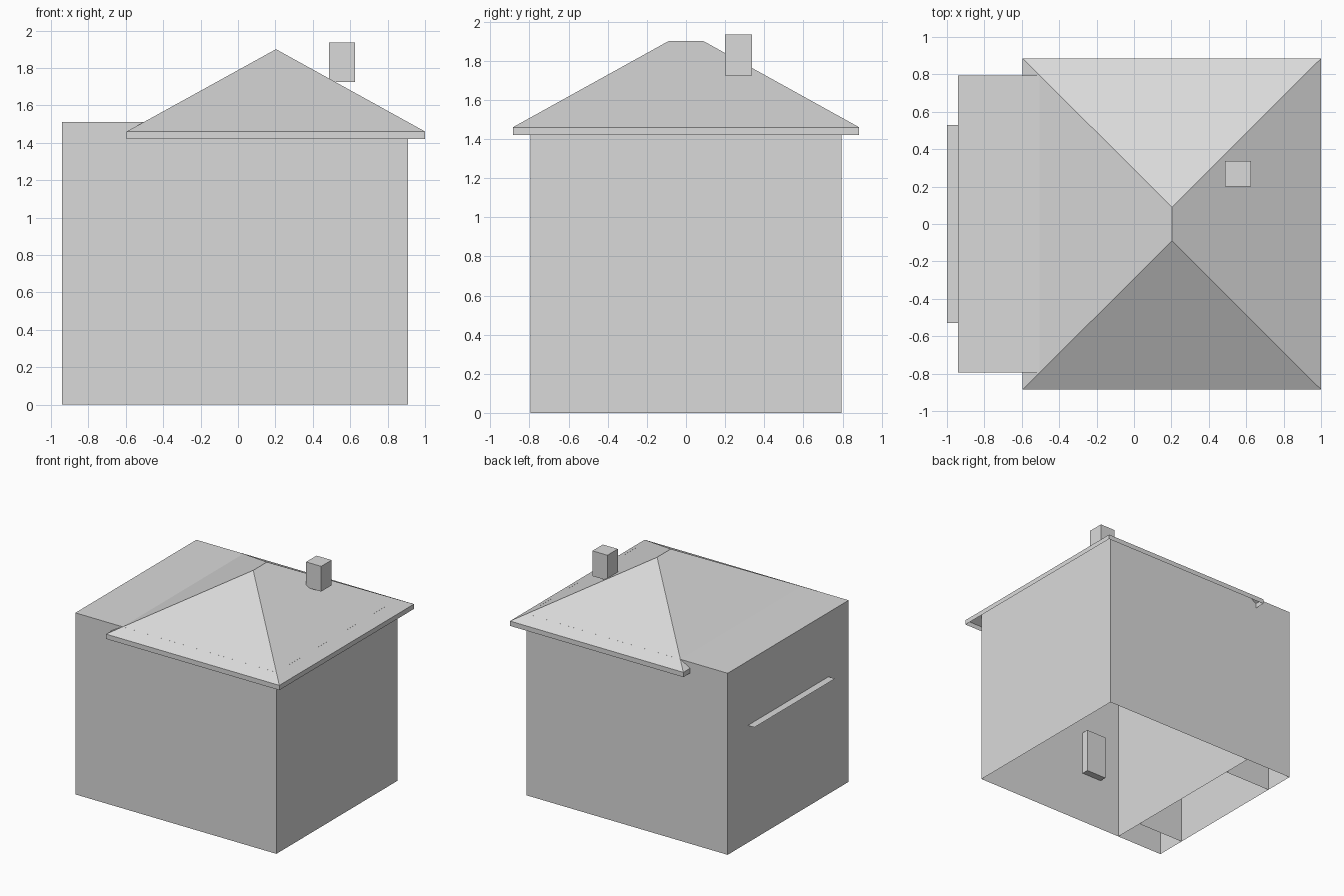
import bpy

if "Cube" in bpy.data.objects:
    bpy.data.objects.remove(bpy.data.objects["Cube"])

grey = bpy.data.materials.new("plain_grey")
grey.diffuse_color = (0.7, 0.7, 0.7, 1)
grey.use_nodes = True
grey.node_tree.nodes["Principled BSDF"].inputs["Base Color"].default_value = grey.diffuse_color


def make(name, verts, faces):
    mesh = bpy.data.meshes.new(name)
    mesh.from_pydata(verts, [], faces)
    mesh.materials.append(grey)
    mesh.update()
    obj = bpy.data.objects.new(name, mesh)
    bpy.context.collection.objects.link(obj)
    return obj


def rect(x0, x1, y0, y1, z):
    return [(x0, y0, z), (x1, y0, z), (x1, y1, z), (x0, y1, z)]


SIDES = [(i, (i + 1) % 4, (i + 1) % 4 + 4, i + 4) for i in range(4)]
BOTTOM, TOP = (3, 2, 1, 0), (4, 5, 6, 7)


def block(name, x, y, z, caps=(BOTTOM, TOP)):
    return make(name, rect(*x, *y, z[0]) + rect(*x, *y, z[1]), SIDES + list(caps))


BACK, SPLIT, FRONT = -0.94, -0.506, 0.91   # wall positions along x
HALF, INNER, WALL_TOP = 0.795, 0.535, 1.51

# Outer walls, open at the bottom and under the roof
block("outer_walls", (BACK, FRONT), (-HALF, HALF), (0, WALL_TOP), ())

# Flat roof over the side rooms
make("flat_roof", rect(BACK, SPLIT, -HALF, HALF, WALL_TOP), [(0, 1, 2, 3)])

# Thin inner walls
make("partition_wall",
     [(SPLIT, -HALF, 0), (SPLIT, HALF, 0), (SPLIT, HALF, 1.505), (SPLIT, -HALF, 1.505)],
     [(0, 1, 2, 3)])
for side, label in ((-1, "front"), (1, "back")):
    y = side * INNER
    make(label + "_room_divider",
         [(BACK, y, 0), (SPLIT, y, 0), (SPLIT, y, 1.505), (BACK, y, 1.505)],
         [(0, 1, 2, 3)])

# Upper floor sheet that sticks out as a ledge
make("balcony_ledge", rect(-1.0, SPLIT, -0.53, 0.53, 0.975), [(0, 1, 2, 3)])

# Small box on the inside of the front wall
block("wall_box", (-0.32, -0.135), (-HALF + 0.002, -0.735), (0.44, 0.81))

# Hipped roof with a short ridge and a fascia strip
eave = (-0.595, 1.0, -0.885, 0.885)
make("hipped_roof",
     rect(*eave, 1.42) + rect(*eave, 1.46) + [(0.203, -0.09, 1.9), (0.203, 0.09, 1.9)],
     SIDES + [(4, 5, 8), (5, 6, 9, 8), (6, 7, 9), (7, 4, 8, 9)])

# Chimney
block("chimney", (0.487, 0.625), (0.2, 0.337), (1.725, 1.935))
